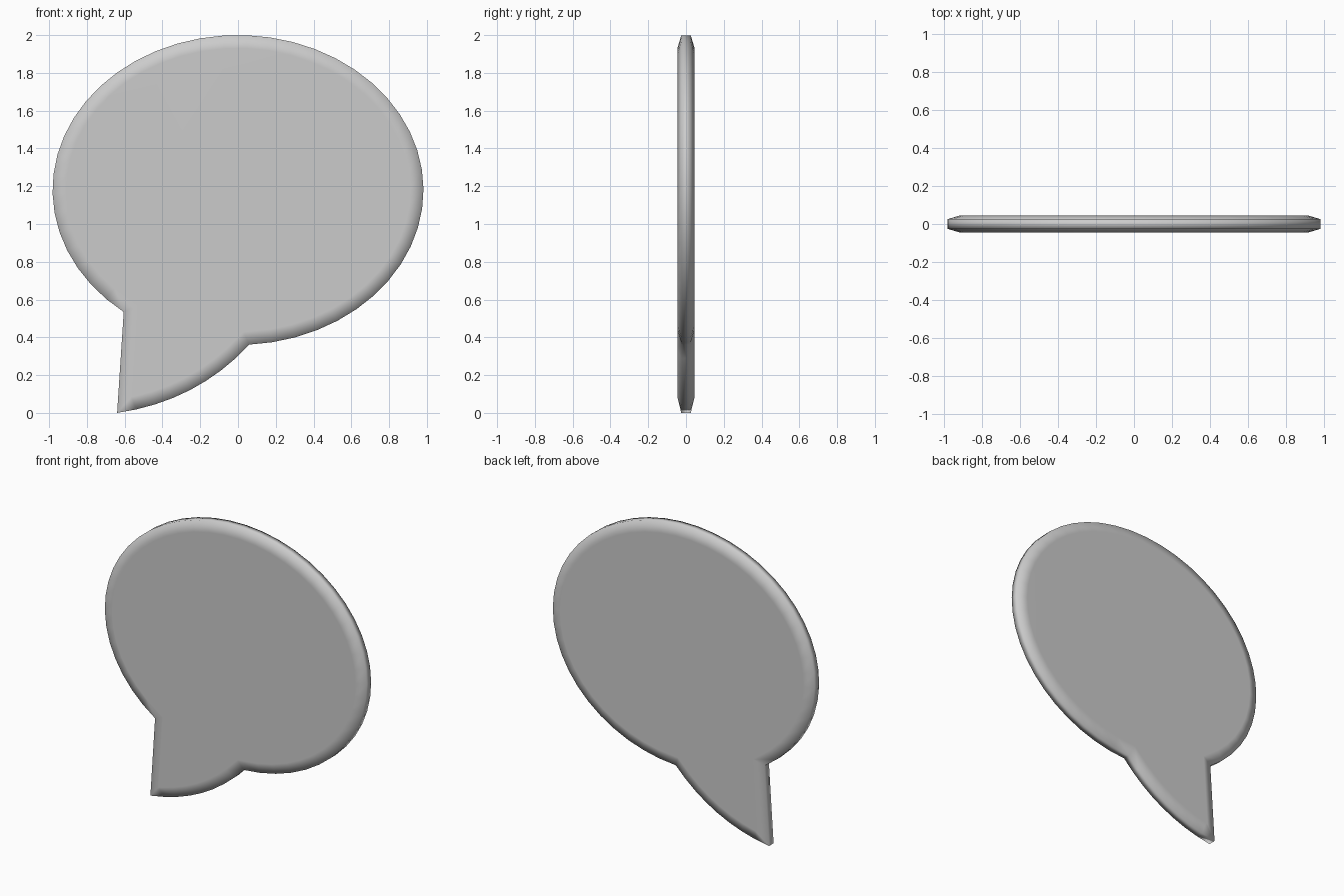
import bpy, bmesh, math
from mathutils import Vector

if "Cube" in bpy.data.objects:
    bpy.data.objects.remove(bpy.data.objects["Cube"])

RX, RZ, CZ = 0.982, 0.82, 1.18      # oval balloon
RIM_Y, FACE_Y, INSET = 0.025, 0.046, 0.07

# Outline in x/z, counter-clockwise: oval arc, then the pointed tail
a0 = -math.acos(0.06 / RX)
a1 = math.pi + math.acos(0.605 / RX)
N = 44
outline = []
for i in range(N + 1):
    a = a0 + (a1 - a0) * i / N
    outline.append(Vector((RX * math.cos(a), CZ + RZ * math.sin(a))))
tip, ctrl, end = Vector((-0.64, 0.0)), Vector((-0.22, 0.06)), outline[0]
for i in range(8):
    t = i / 8
    outline.append(tip * (1 - t) ** 2 + ctrl * 2 * t * (1 - t) + end * t * t)


def inset(points, d):
    """Mitred inward offset of a counter-clockwise outline."""
    result = []
    for i, p in enumerate(points):
        e1 = (p - points[i - 1]).normalized()
        e2 = (points[(i + 1) % len(points)] - p).normalized()
        n1, n2 = Vector((-e1.y, e1.x)), Vector((-e2.y, e2.x))
        result.append(p + (n1 + n2) * d / (1 + n1.dot(n2)))
    return result


# Four rings: front face, front rim, back rim, back face
inner = inset(outline, INSET)
bm = bmesh.new()
rings = [[bm.verts.new((p.x, y, p.y)) for p in pts] for pts, y in
         ((inner, -FACE_Y), (outline, -RIM_Y), (outline, RIM_Y), (inner, FACE_Y))]
for r1, r2 in zip(rings, rings[1:]):
    for i in range(len(r1)):
        j = (i + 1) % len(r1)
        bm.faces.new((r1[i], r1[j], r2[j], r2[i]))
bm.faces.new(rings[0])
bm.faces.new(rings[-1][::-1])
bmesh.ops.recalc_face_normals(bm, faces=bm.faces)

mesh = bpy.data.meshes.new("speech_bubble")
bm.to_mesh(mesh)
bm.free()
bubble = bpy.data.objects.new("speech_bubble", mesh)
bpy.context.collection.objects.link(bubble)

# Rounded-looking rim with flat front and back
bpy.context.view_layer.objects.active = bubble
bubble.select_set(True)
bpy.ops.object.shade_smooth_by_angle(angle=math.radians(80))
weighted = bubble.modifiers.new("flat_faces", 'WEIGHTED_NORMAL')
weighted.keep_sharp = True
